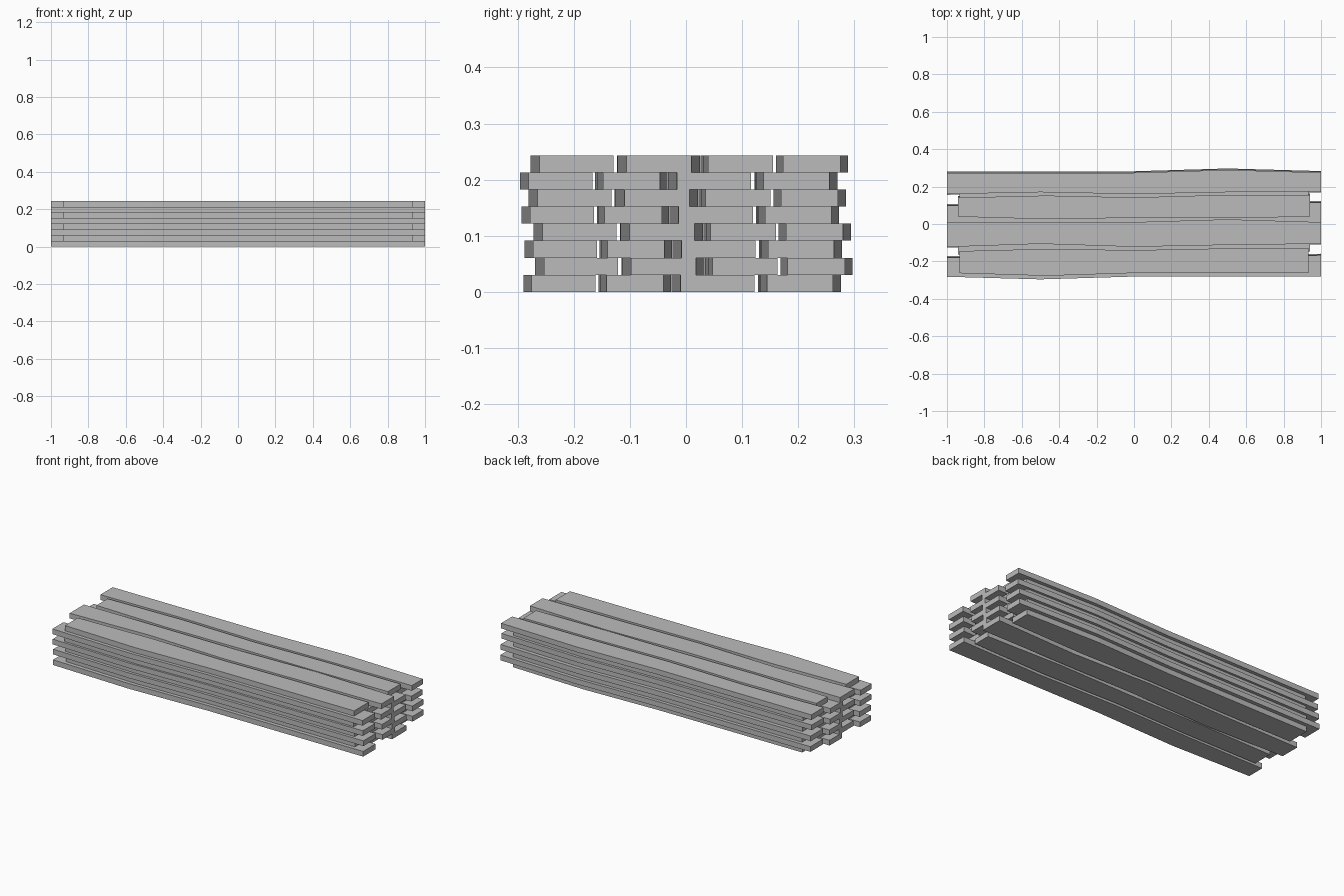
import bpy
import bmesh
from mathutils import Matrix

default_cube = bpy.data.objects.get("Cube")
if default_cube:
    bpy.data.objects.remove(default_cube, do_unlink=True)

THICKNESS = 0.0304

# One wood-grey material for every plank
material = bpy.data.materials.new("plain grey")
material.use_nodes = True
grey = (0.5, 0.5, 0.5, 1)
material.diffuse_color = grey
material.node_tree.nodes["Principled BSDF"].inputs["Base Color"].default_value = grey

# Plank outlines: half length, then front and back edge (thousandths) at even stations
PLANKS = {
    "front_short_plank": (0.932, (-269, -283, -268, -267, -267), (-151, -139, -146, -137, -135)),
    "inner_long_plank": (1.0, (-129, -112, -128, -118, -112), (3, 4, 4, 19, 4)),
    "inner_short_plank": (0.94, (33, 20, 27, 25, 33), (135, 146, 136, 149, 149)),
    "back_long_plank": (1.0, (154, 164, 154, 164, 167), (268, 268, 268, 283, 269)),
}

# Sideways drift of each layer, bottom to top
LAYER_SHIFTS = (-0.007, 0.014, -0.005, 0.011, -0.01, 0.002, -0.013, 0.006)


def plank_mesh(name, half_length, front_edge, back_edge):
    """Extrude a strip of quads with wavy edges into a solid board."""
    bm = bmesh.new()
    rows = []
    last = len(front_edge) - 1
    for i, edges in enumerate(zip(front_edge, back_edge)):
        x = half_length * (2 * i / last - 1)
        rows.append([bm.verts.new((x, y / 1000, 0)) for y in edges])
    for (a, b), (c, d) in zip(rows, rows[1:]):
        bm.faces.new((a, c, d, b))
    extruded = bmesh.ops.extrude_face_region(bm, geom=bm.faces[:])
    top = [v for v in extruded["geom"] if isinstance(v, bmesh.types.BMVert)]
    bmesh.ops.translate(bm, verts=top, vec=(0, 0, THICKNESS))
    bmesh.ops.recalc_face_normals(bm, faces=bm.faces[:])
    mesh = bpy.data.meshes.new(name)
    bm.to_mesh(mesh)
    bm.free()
    mesh.materials.append(material)
    return mesh


meshes = {name: plank_mesh(name, *shape) for name, shape in PLANKS.items()}

# Stack the layers, turning every other one half way round
half_turn = Matrix.Diagonal((-1, -1, 1, 1))
for layer, shift in enumerate(LAYER_SHIFTS):
    place = Matrix.Translation((0, shift, layer * THICKNESS))
    if layer % 2 == 0:
        place = place @ half_turn
    for name, mesh in meshes.items():
        plank = bpy.data.objects.new(f"{name}_layer_{layer + 1}", mesh)
        plank.matrix_world = place
        bpy.context.collection.objects.link(plank)
